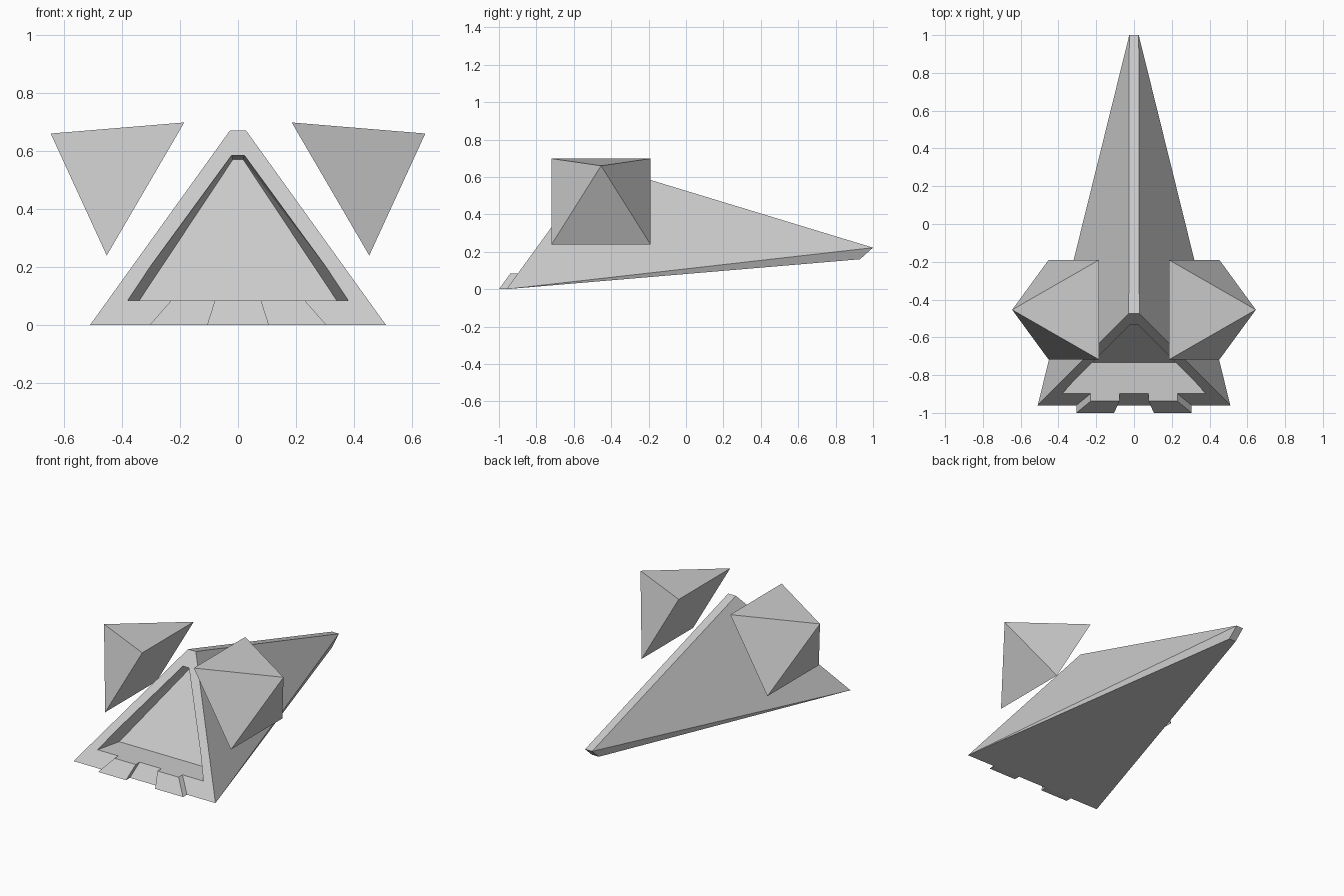
import bpy, bmesh

if "Cube" in bpy.data.objects:
    bpy.data.objects.remove(bpy.data.objects["Cube"])

def front_y(z):
    """Depth of the sloping front face at height z."""
    return -0.96 + 0.727 * z

def solid(name, points, mirror=False):
    """Flat-faced convex solid from its corner points."""
    bm = bmesh.new()
    for p in points:
        bm.verts.new(p)
    bmesh.ops.convex_hull(bm, input=bm.verts[:])
    bmesh.ops.dissolve_limit(bm, angle_limit=0.01, verts=bm.verts[:], edges=bm.edges[:])
    bmesh.ops.recalc_face_normals(bm, faces=bm.faces[:])
    me = bpy.data.meshes.new(name)
    bm.to_mesh(me)
    bm.free()
    ob = bpy.data.objects.new(name, me)
    bpy.context.collection.objects.link(ob)
    if mirror:
        ob.modifiers.new("mirror", 'MIRROR')
    return ob

def both_sides(points):
    return [(s * x, y, z) for x, y, z in points for s in (-1, 1)]

# Wedge hull tapering to the blunt nose
hull = solid("hull", both_sides([
    (0.51, front_y(0), 0), (0.028, front_y(0.67), 0.67),
    (0.025, 1.0, 0.222), (0.025, 0.93, 0.16)]))

# Tapered recess in the front face
opening = [(0.38, 0.085), (0.022, 0.585)]
floor = [(0.34, 0.085), (0.018, 0.57)]
cut = []
for (xo, zo), (xi, zi) in zip(opening, floor):
    yo, yi = front_y(zo), front_y(zi) + 0.165
    for t in (-0.3, 1.0):
        cut.append((xo + (xi - xo) * t, yo + (yi - yo) * t, zo + (zi - zo) * t))
cutter = solid("recess_cutter", both_sides(cut))
cutter.hide_render = True
cutter.hide_viewport = True
mod = hull.modifiers.new("recess", 'BOOLEAN')
mod.object = cutter
mod.operation = 'DIFFERENCE'
mod.solver = 'EXACT'

# Feet stepping out from the lower front edge
foot = [(0.105, 0), (0.305, 0), (0.23, 0.085), (0.078, 0.085)]
solid("front_foot", [(x, front_y(z) + d, z) for x, z in foot for d in (-0.04, 0)], True)

# Floating pyramid pods beside the hull
solid("side_pod", [(x, y, z) for x, z in ((0.185, 0.698), (0.452, 0.24))
                   for y in (-0.718, -0.19)] + [(0.645, -0.454, 0.66)], True)
